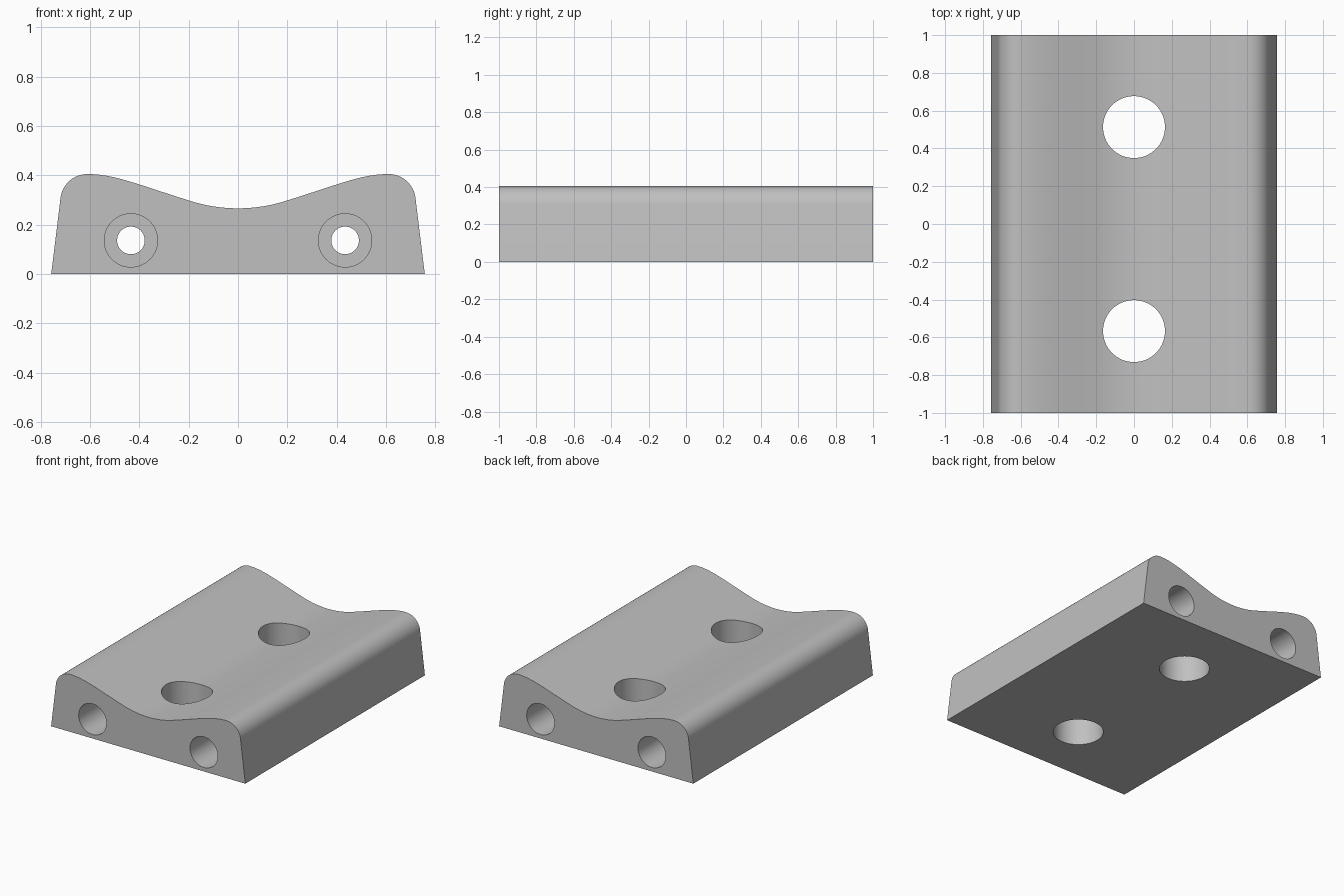
import bpy, bmesh, math
from mathutils import Vector
from mathutils.geometry import interpolate_bezier

default = bpy.data.objects.get("Cube")
if default:
    bpy.data.objects.remove(default, do_unlink=True)

grey = bpy.data.materials.new("plain grey")
grey.use_nodes = True
grey.diffuse_color = (0.53, 0.53, 0.53, 1)
grey.node_tree.nodes["Principled BSDF"].inputs["Base Color"].default_value = grey.diffuse_color


def arc(cx, cz, radius, start, end, steps):
    angles = [math.radians(start + (end - start) * i / steps) for i in range(steps + 1)]
    return [(cx + radius * math.cos(a), cz + radius * math.sin(a)) for a in angles]


# Half profile: sloped side, rounded shoulder, crest and central hollow
shoulder = arc(0.61, 0.295, 0.11, 7, 90, 16)
handles = [(0.61, 0.405), (0.5, 0.405), (0.4, 0.36), (0.19, 0.295)]
slope = [(p.x, p.y) for p in interpolate_bezier(*[Vector((x, z, 0)) for x, z in handles], 20)]
hollow = arc(0, 0.906, 0.64, -73, -90, 10)
half = [(0.757, 0)] + shoulder + slope[1:] + hollow[1:]
profile = half + [(-x, z) for x, z in reversed(half[:-1])]

# Block extruded along its length
bm = bmesh.new()
end_face = bm.faces.new([bm.verts.new((x, -1, z)) for x, z in profile])
extruded = bmesh.ops.extrude_face_region(bm, geom=[end_face])
bmesh.ops.translate(bm, vec=(0, 2, 0),
                    verts=[g for g in extruded["geom"] if isinstance(g, bmesh.types.BMVert)])
bmesh.ops.recalc_face_normals(bm, faces=bm.faces)
mesh = bpy.data.meshes.new("saddle_block")
bm.to_mesh(mesh)
bm.free()
block = bpy.data.objects.new("saddle_block", mesh)
bpy.context.collection.objects.link(block)
mesh.materials.append(grey)


def cut_hole(name, radius, depth, location, along_y=False):
    bpy.ops.mesh.primitive_cylinder_add(vertices=64, radius=radius, depth=depth, location=location,
                                        rotation=(math.pi / 2 if along_y else 0, 0, 0))
    cutter = bpy.context.object
    cutter.name = name
    cutter.data.materials.append(grey)
    bpy.context.view_layer.update()
    bpy.context.view_layer.objects.active = block
    modifier = block.modifiers.new(name, 'BOOLEAN')
    modifier.operation = 'DIFFERENCE'
    modifier.solver = 'EXACT'
    modifier.object = cutter
    bpy.ops.object.modifier_apply(modifier=name)
    bpy.data.objects.remove(cutter, do_unlink=True)


# Large vertical holes
for y in (0.513, -0.567):
    cut_hole("vertical_hole", 0.164, 2, (0, y, 0.2))

# Lengthwise bolt holes with a counterbore at each end
for x in (-0.434, 0.434):
    cut_hole("bolt_hole", 0.056, 3, (x, 0, 0.136), True)
    for y in (-1, 1):
        cut_hole("counterbore", 0.108, 0.9, (x, y, 0.136), True)

# Smooth curves with crisp edges
bpy.ops.object.select_all(action='DESELECT')
block.select_set(True)
bpy.context.view_layer.objects.active = block
bpy.ops.object.shade_smooth_by_angle(angle=math.radians(30))
